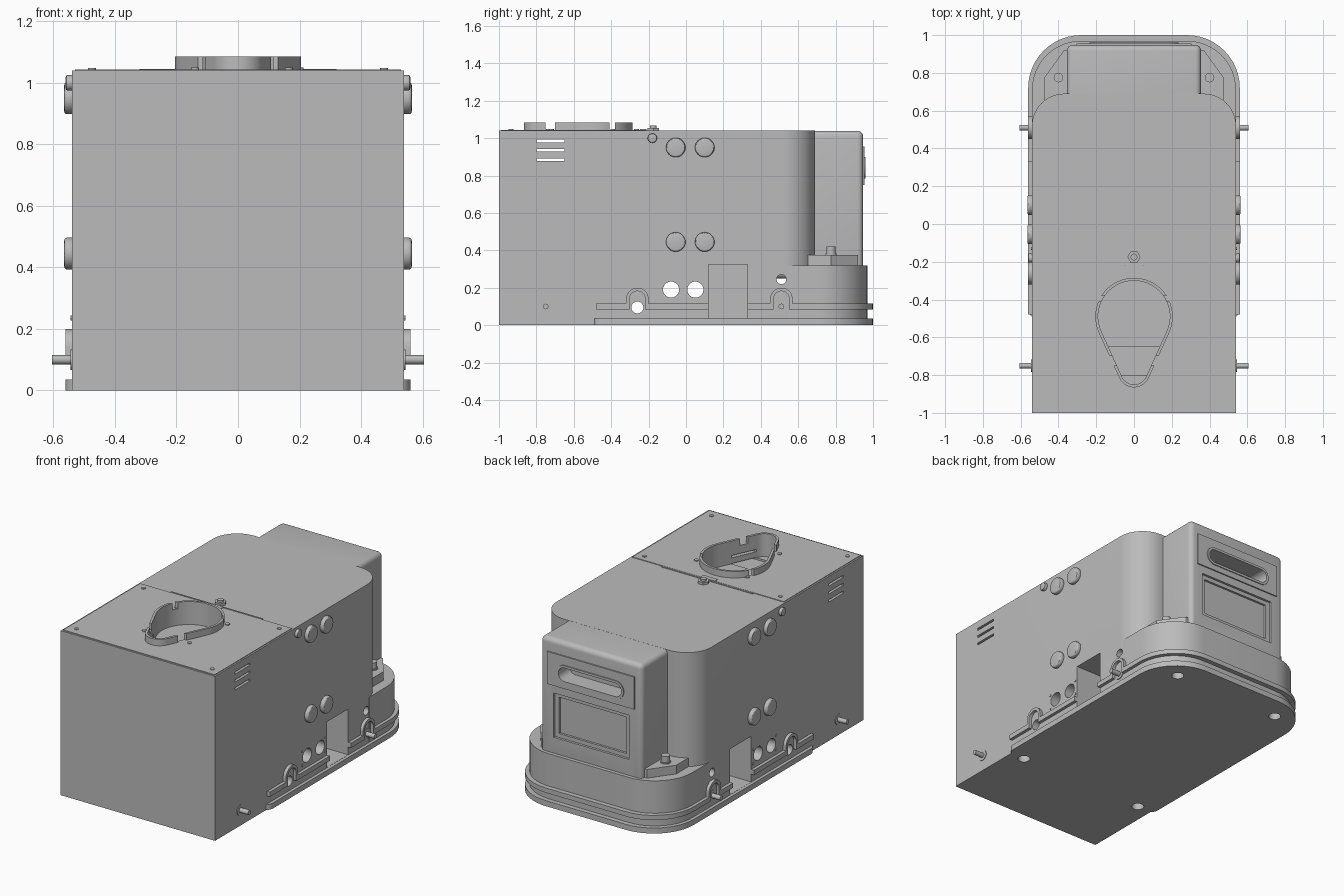
import bpy, bmesh
from math import sin, cos, pi, asin, radians

old = bpy.data.objects.get("Cube")
if old:
    bpy.data.objects.remove(old, do_unlink=True)

grey = bpy.data.materials.new("plain grey")
grey.use_nodes = True
grey.diffuse_color = (0.5, 0.5, 0.5, 1)
for node in grey.node_tree.nodes:
    if node.type == 'BSDF_PRINCIPLED':
        node.inputs["Base Color"].default_value = (0.5, 0.5, 0.5, 1)

AXES = {'x': lambda a, b, h: (h, a, b),
        'y': lambda a, b, h: (a, h, b),
        'z': lambda a, b, h: (a, b, h)}
parts = []


# Extrude a flat outline along an axis
def prism(name, pts, lo, hi, axis='z'):
    place = AXES[axis]
    bm = bmesh.new()
    low = [bm.verts.new(place(a, b, lo)) for a, b in pts]
    top = [bm.verts.new(place(a, b, hi)) for a, b in pts]
    bm.faces.new(low)
    bm.faces.new(top[::-1])
    n = len(pts)
    for i in range(n):
        j = (i + 1) % n
        bm.faces.new((low[i], top[i], top[j], low[j]))
    bmesh.ops.recalc_face_normals(bm, faces=bm.faces)
    mesh = bpy.data.meshes.new(name)
    bm.to_mesh(mesh)
    bm.free()
    mesh.materials.append(grey)
    obj = bpy.data.objects.new(name, mesh)
    bpy.context.collection.objects.link(obj)
    parts.append(obj)
    return obj


def arc(cx, cy, r, start, end, n=12):
    return [(cx + r * cos(start + (end - start) * i / n),
             cy + r * sin(start + (end - start) * i / n)) for i in range(n + 1)]


def disc(name, a, b, r, lo, hi, axis='z', n=32):
    return prism(name, arc(a, b, r, 0, 2 * pi, n)[:-1], lo, hi, axis)


def box(name, x0, x1, y0, y1, z0, z1):
    return prism(name, [(x0, y0), (x1, y0), (x1, y1), (x0, y1)], z0, z1)


# Rectangle with separate rounding at its two ends
def outline(w, y0, y1, r0, r1):
    pts = []
    for sx, y, sy, r, start in ((1, y0, 1, r0, -pi / 2), (1, y1, -1, r1, 0),
                                (-1, y1, -1, r1, pi / 2), (-1, y0, 1, r0, pi)):
        if r:
            pts += arc(sx * (w - r), y + sy * r, r, start, start + pi / 2)
        else:
            pts.append((sx * w, y))
    return pts


# Large and small arcs joined by their tangents
def teardrop(inset):
    big, small, y_big, y_small = 0.205 - inset, 0.085 - inset, -0.49, -0.78
    a = asin((big - small) / (y_big - y_small))
    return (arc(0, y_big, big, -a, pi + a, 32)
            + arc(0, y_small, small, pi + a, 2 * pi - a, 16))


def apply(obj, mod):
    bpy.context.view_layer.objects.active = obj
    with bpy.context.temp_override(object=obj, active_object=obj):
        bpy.ops.object.modifier_apply(modifier=mod.name)


def cut(cutter, *targets):
    for obj in targets:
        mod = obj.modifiers.new("cut", 'BOOLEAN')
        mod.operation = 'DIFFERENCE'
        mod.solver = 'EXACT'
        mod.object = cutter
        apply(obj, mod)
    parts.remove(cutter)
    bpy.data.objects.remove(cutter, do_unlink=True)


def bevel(obj, width, segments=4):
    mod = obj.modifiers.new("round", 'BEVEL')
    mod.width = width
    mod.segments = segments
    mod.limit_method = 'ANGLE'
    mod.angle_limit = radians(40)
    apply(obj, mod)


W = 0.54
TOP = 1.04

# Main case, lower skirt and base flange
body = prism("main_case", outline(W, -1, 0.69, 0, 0.17), 0, TOP)
skirt = prism("rear_skirt", outline(W, 0.54, 0.97, 0, 0.26), 0.01, 0.32)
flange = prism("base_flange", outline(0.56, -0.5, 1.0, 0.05, 0.28), 0, 0.035)
prism("rear_rail", outline(0.56, 0.565, 1.0, 0, 0.28), 0.085, 0.115)

# Lid and its teardrop collar
lid = prism("top_lid", outline(0.53, -0.99, -0.22, 0, 0), TOP, TOP + 0.004)
cut(prism("cutter", teardrop(0.015), 0.94, 1.2), body, lid)
collar = prism("teardrop_collar", teardrop(0), TOP - 0.01, 1.085)
cut(prism("cutter", teardrop(0.015), 0.9, 1.2), collar)
for y0, y1 in ((-0.75, -0.70), (-0.41, -0.38)):
    cut(box("cutter", -0.4, 0.4, y0, y1, TOP + 0.004, 1.2), collar)
for x, y in ((-0.17, -0.37), (0.2, -0.39), (0.165, -0.72), (-0.14, -0.735)):
    disc("collar_screw", x, y, 0.013, TOP, TOP + 0.01, n=16)
for x in (-0.475, 0.475):
    for y in (-0.265, -0.935):
        disc("lid_screw", x, y, 0.013, TOP, TOP + 0.008, n=16)
box("lid_seam_strip", -0.32, 0.32, -0.216, -0.208, TOP, TOP + 0.005)
box("lid_tab", -0.05, 0.05, -0.245, -0.215, TOP, TOP + 0.008)
disc("lid_nut", 0, -0.175, 0.035, TOP, 1.055, n=6)
disc("lid_bolt", 0, -0.175, 0.018, TOP, 1.067, n=16)

# Vents and round openings through both sides
for z in (0.885, 0.935, 0.985):
    cut(box("cutter", -1, 1, -0.8, -0.65, z - 0.007, z + 0.007), body)
for y, z, r in ((-0.26, 0.095, 0.032), (-0.08, 0.19, 0.043),
                (0.05, 0.19, 0.043), (0.51, 0.245, 0.026)):
    cut(disc("cutter", y, z, r, -1, 1, 'x'), body, skirt)

# Fittings on each long side
for s in (1, -1):
    side = "left" if s > 0 else "right"
    wall = s * W
    inner = s * (W - 0.01)
    outer = s * 0.56
    cut(box("cutter", s * 0.34, s * 0.7, 0.12, 0.33, 0.036, 0.325), body)
    for y in (-0.055, 0.1):
        for z in (0.445, 0.95):
            bevel(disc(side + "_bumper", y, z, 0.052, inner, s * 0.565, 'x'), 0.01, 3)
    bevel(disc(side + "_small_bumper", -0.18, 1.0, 0.025, inner, outer, 'x', 24), 0.006, 2)
    for y in (-0.75, 0.51):
        disc(side + "_pin_washer", y, 0.1, 0.033, inner, s * (W + 0.004), 'x')
        disc(side + "_pin", y, 0.1, 0.015, inner, s * 0.605, 'x', 16)
    for y in (-0.26, 0.51):
        arch = (arc(y, 0.14, 0.06, 0, pi, 20) + [(y - 0.06, 0.085), (y - 0.042, 0.085)]
                + arc(y, 0.14, 0.042, pi, 0, 20) + [(y + 0.042, 0.085), (y + 0.06, 0.085)])
        prism(side + "_arch", arch, inner, outer, 'x')
    for y0, y1 in ((-0.48, -0.315), (-0.205, 0.12), (0.33, 0.455)):
        box(side + "_rail", inner, outer, y0, y1, 0.085, 0.115)
    for y in (-0.13, 0.1):
        for z in (0.145, 0.235):
            disc(side + "_port_screw", y, z, 0.008, inner, s * (W + 0.004), 'x', 12)
    # Rear corner bracket with its thumb screw
    bracket = [(0.34, 0.6), (0.475, 0.6), (0.475, 0.775), (0.37, 0.92), (0.34, 0.92)]
    prism(side + "_bracket", [(s * x, y) for x, y in bracket], 0.31, 0.375)
    disc(side + "_thumb_screw", s * 0.4, 0.775, 0.025, 0.37, 0.42, n=20)
    disc(side + "_screw_collar", s * 0.4, 0.775, 0.03, 0.37, 0.382, n=20)

# Rear housing with grip panel and recessed window
housing = box("rear_housing", -0.355, 0.355, 0.45, 0.947, 0.25, TOP - 0.0005)
bevel(housing, 0.03, 5)
panel = box("grip_panel", -0.305, 0.305, 0.93, 0.955, 0.75, 0.955)
slot = prism("cutter", outline(0.22, 0.80, 0.885, 0.042, 0.042), 0.85, 1.1, 'y')
cut(slot, housing, panel)
lip = prism("grip_lip", outline(0.235, 0.785, 0.90, 0.057, 0.057), 0.94, 0.961, 'y')
cut(prism("cutter", outline(0.22, 0.80, 0.885, 0.042, 0.042), 0.85, 1.1, 'y'), lip)
cut(box("cutter", -0.265, 0.265, 0.932, 1.1, 0.42, 0.70), housing)
cut(box("cutter", -0.235, 0.235, 0.918, 1.1, 0.445, 0.675), housing)

# Foot sockets under the base
for x, y in ((0.44, -0.49), (0.375, 0.85)):
    for s in (1, -1):
        targets = (body, flange) if y < 0 else (skirt, flange)
        cut(disc("cutter", s * x, y, 0.036, -0.1, 0.05), *targets)

# Smooth curved surfaces, keep hard edges
for obj in parts:
    bpy.ops.object.select_all(action='DESELECT')
    obj.select_set(True)
    bpy.context.view_layer.objects.active = obj
    bpy.ops.object.shade_smooth_by_angle(angle=radians(30))
